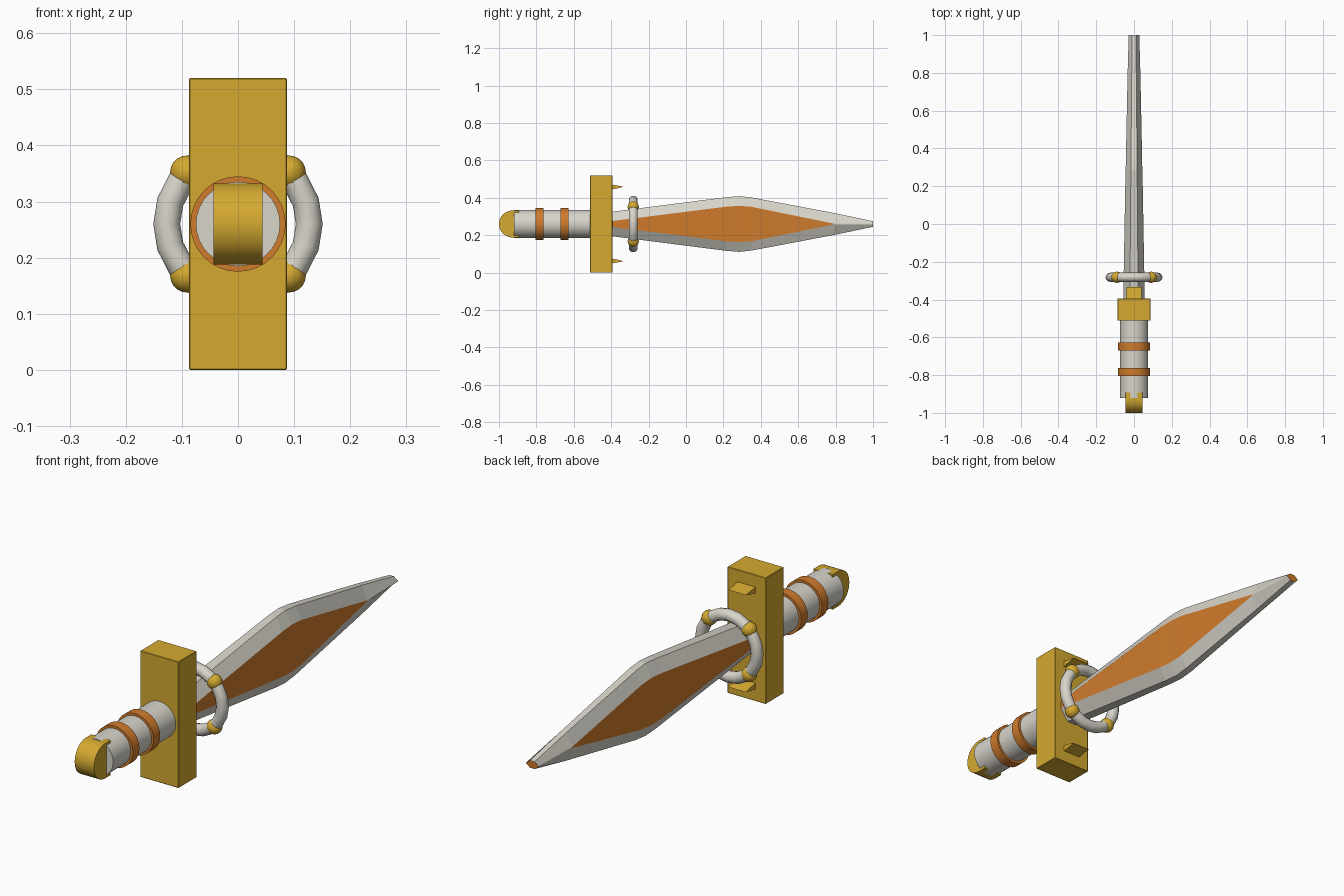
import bpy, bmesh, math
from mathutils import Vector

if "Cube" in bpy.data.objects:
    bpy.data.objects.remove(bpy.data.objects["Cube"])

ZC = 0.26  # height of the weapon's long axis


def material(name, rgb):
    m = bpy.data.materials.new(name)
    m.diffuse_color = (*rgb, 1)
    m.use_nodes = True
    m.node_tree.nodes["Principled BSDF"].inputs["Base Color"].default_value = m.diffuse_color
    return m


GOLD = material("gold", (0.66, 0.40, 0.03))
STEEL = material("pale steel", (0.68, 0.66, 0.59))
ORANGE = material("orange", (0.63, 0.20, 0.025))


def finish(obj, name, mat, smooth=True):
    obj.name = name
    obj.data.materials.append(mat)
    if smooth:
        bpy.ops.object.select_all(action='DESELECT')
        obj.select_set(True)
        bpy.context.view_layer.objects.active = obj
        bpy.ops.object.shade_smooth_by_angle(angle=math.radians(35))
    return obj


def mesh_object(bm, name, mat, smooth=True):
    bmesh.ops.recalc_face_normals(bm, faces=bm.faces)
    me = bpy.data.meshes.new(name)
    bm.to_mesh(me)
    bm.free()
    obj = bpy.data.objects.new(name, me)
    bpy.context.collection.objects.link(obj)
    return finish(obj, name, mat, smooth)


def rod(name, r, y0, y1, mat):
    bpy.ops.mesh.primitive_cylinder_add(
        vertices=32, radius=r, depth=y1 - y0,
        location=(0, (y0 + y1) / 2, ZC), rotation=(math.pi / 2, 0, 0))
    return finish(bpy.context.object, name, mat)


def extrude_x(name, profile, half, mat, smooth=True):
    """Extrude a (y, z) outline across x."""
    bm = bmesh.new()
    face = bm.faces.new([bm.verts.new((-half, y, z)) for y, z in profile])
    res = bmesh.ops.extrude_face_region(bm, geom=[face])
    verts = [g for g in res["geom"] if isinstance(g, bmesh.types.BMVert)]
    bmesh.ops.translate(bm, verts=verts, vec=Vector((2 * half, 0, 0)))
    return mesh_object(bm, name, mat, smooth)


# Grip and its two bands
rod("grip", 0.075, -0.92, -0.45, STEEL)
rod("grip_band_rear", 0.085, -0.805, -0.763, ORANGE)
rod("grip_band_front", 0.085, -0.67, -0.628, ORANGE)

# Rounded pommel clasp, its flat ends running into the grip
arc = [(-0.928 - 0.072 * math.cos(a), ZC + 0.072 * math.sin(a))
       for a in (math.pi * (i / 16 - 0.5) for i in range(17))]
extrude_x("pommel", [(-0.892, ZC - 0.072)] + arc + [(-0.892, ZC + 0.072)], 0.044, GOLD)

# Crossguard block
bm = bmesh.new()
bmesh.ops.create_cube(bm, size=1)
bmesh.ops.scale(bm, verts=bm.verts, vec=(0.175, 0.118, 0.52))
bmesh.ops.bevel(bm, geom=bm.edges[:], offset=0.002, segments=1, affect='EDGES')
bmesh.ops.translate(bm, verts=bm.verts, vec=(0, -0.453, ZC))
mesh_object(bm, "crossguard", GOLD, False)

# Two pointed wedges on the guard
for side, label in ((1, "upper"), (-1, "lower")):
    outline = [(-0.40, ZC + side * 0.184), (-0.36, ZC + side * 0.192),
               (-0.333, ZC + side * 0.200), (-0.40, ZC + side * 0.211)]
    extrude_x(label + "_guard_spike", outline, 0.04, GOLD, False)

# Floating ring with four gold beads
bpy.ops.mesh.primitive_torus_add(
    major_segments=20, minor_segments=12, major_radius=0.127, minor_radius=0.024,
    location=(0, -0.282, ZC), rotation=(math.pi / 2, 0, 0))
finish(bpy.context.object, "blade_ring", STEEL)
for sx in (-1, 1):
    for sz in (-1, 1):
        bpy.ops.mesh.primitive_uv_sphere_add(
            segments=16, ring_count=10, radius=0.03,
            location=(sx * 0.091, -0.282, ZC + sz * 0.092))
        finish(bpy.context.object, "ring_bead", GOLD)

# Blade: eight-sided sections (y, half height, panel half height, half width, edge half width)
stations = [(-0.40, 0.065, 0.015, 0.057, 0.022),
            (0.22, 0.144, 0.093, 0.046, 0.017),
            (0.285, 0.149, 0.097, 0.044, 0.016),
            (0.35, 0.142, 0.092, 0.043, 0.016),
            (0.79, 0.059, 0.002, 0.034, 0.012),
            (1.00, 0.015, 0.002, 0.028, 0.010)]
bm = bmesh.new()
rings = []
for y, h, p, w, e in stations:
    pts = [(e, h), (w, p), (w, -p), (e, -h), (-e, -h), (-w, -p), (-w, p), (-e, h)]
    rings.append([bm.verts.new((x, y, ZC + z)) for x, z in pts])
for k, (a, b) in enumerate(zip(rings, rings[1:])):
    for i in range(8):
        j = (i + 1) % 8
        f = bm.faces.new((a[i], a[j], b[j], b[i]))
        # orange side panels stop short of the tip
        f.material_index = 1 if i in (1, 5) and k < 4 else 0
bm.faces.new(rings[0])
bm.faces.new(rings[-1]).material_index = 1
blade = mesh_object(bm, "blade", STEEL, False)
blade.data.materials.append(ORANGE)
